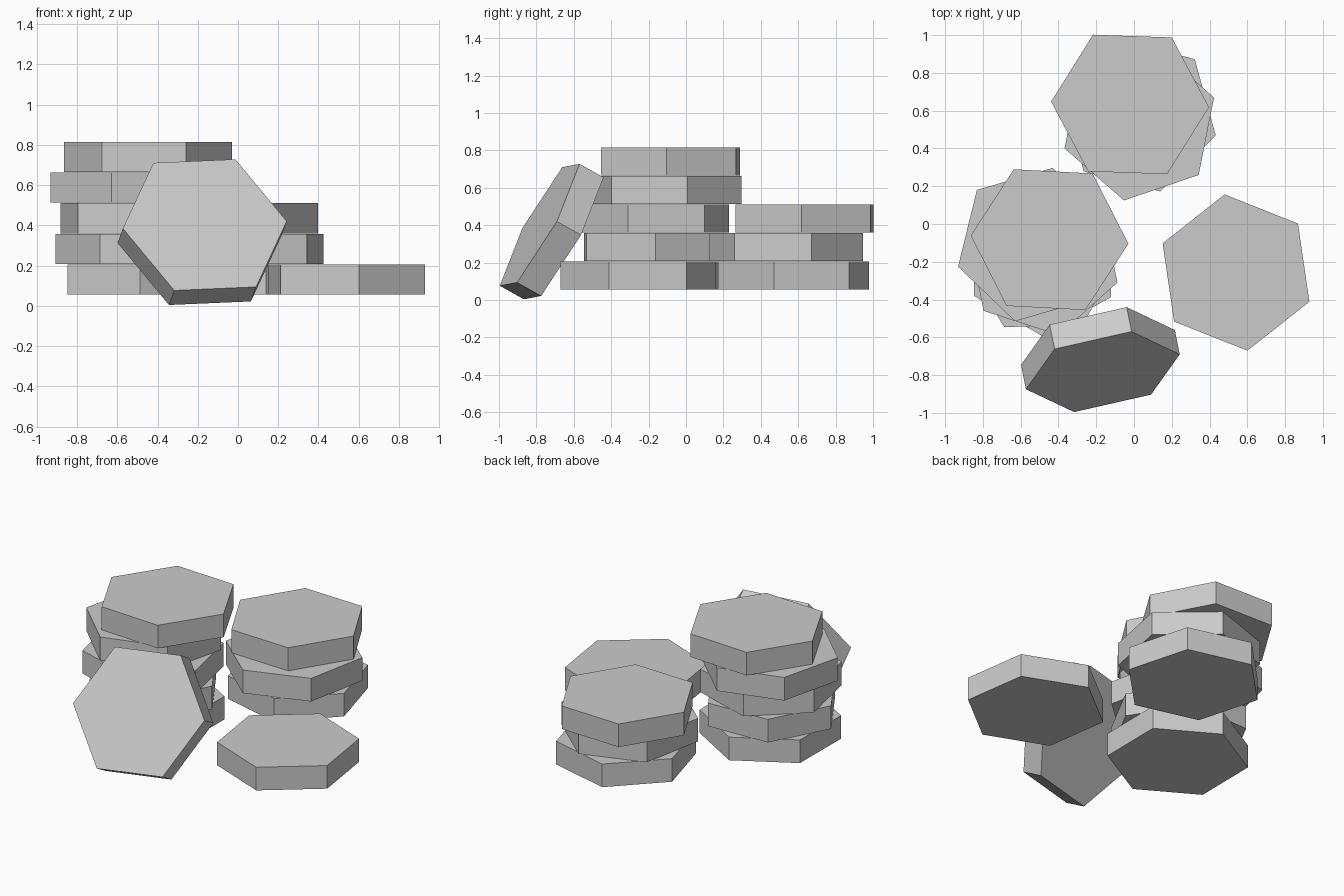
import bpy
from math import radians
from mathutils import Matrix, Vector

cube = bpy.data.objects.get("Cube")
if cube:
    bpy.data.objects.remove(cube, do_unlink=True)

RADIUS, THICK, BASE, STEP = 0.418, 0.15, 0.055, 0.1525

stone = bpy.data.materials.new("light_grey")
stone.use_nodes = True
colour = (0.6, 0.6, 0.6, 1)
stone.diffuse_color = colour
stone.node_tree.nodes["Principled BSDF"].inputs["Base Color"].default_value = colour


def slab(name, matrix):
    """Flat-sided hexagonal slab with one corner on its local x axis."""
    bpy.ops.mesh.primitive_cylinder_add(vertices=6, radius=RADIUS, depth=THICK)
    obj = bpy.context.object
    obj.name = name
    # Put a corner of the primitive on local x
    obj.data.transform(Matrix.Rotation(radians(30), 4, "Z"))
    obj.matrix_world = matrix
    obj.data.materials.append(stone)


def stack(name, layers):
    """Pile of slabs from the bottom up, each given as x, y, turn in degrees."""
    for i, (x, y, turn) in enumerate(layers):
        place = Matrix.Translation((x, y, BASE + THICK / 2 + i * STEP))
        slab(f"{name}_{i + 1}", place @ Matrix.Rotation(radians(turn), 4, "Z"))


# Flat piles
stack("right_stack_slab", [(-0.483, -0.175, 29.5), (-0.49, -0.177, 2),
                           (-0.485, -0.18, -18), (-0.53, -0.109, 16.2),
                           (-0.447, -0.083, -3)])
stack("back_stack_slab", [(0.028, 0.575, -14.6), (0.028, 0.535, 18.8),
                          (-0.021, 0.633, -2)])
stack("single_slab", [(0.54, -0.257, 38.3)])

# Slab leaning on the tall pile
normal = Vector((0.174, -0.859, 0.481)).normalized()
corner = Vector((0.405, 0.092, 0.0175))
corner = (corner - normal * corner.dot(normal)).normalized()
turn = Matrix((corner, normal.cross(corner), normal)).transposed().to_4x4()
slab("leaning_slab", Matrix.Translation((-0.178, -0.718, 0.366)) @ turn)
